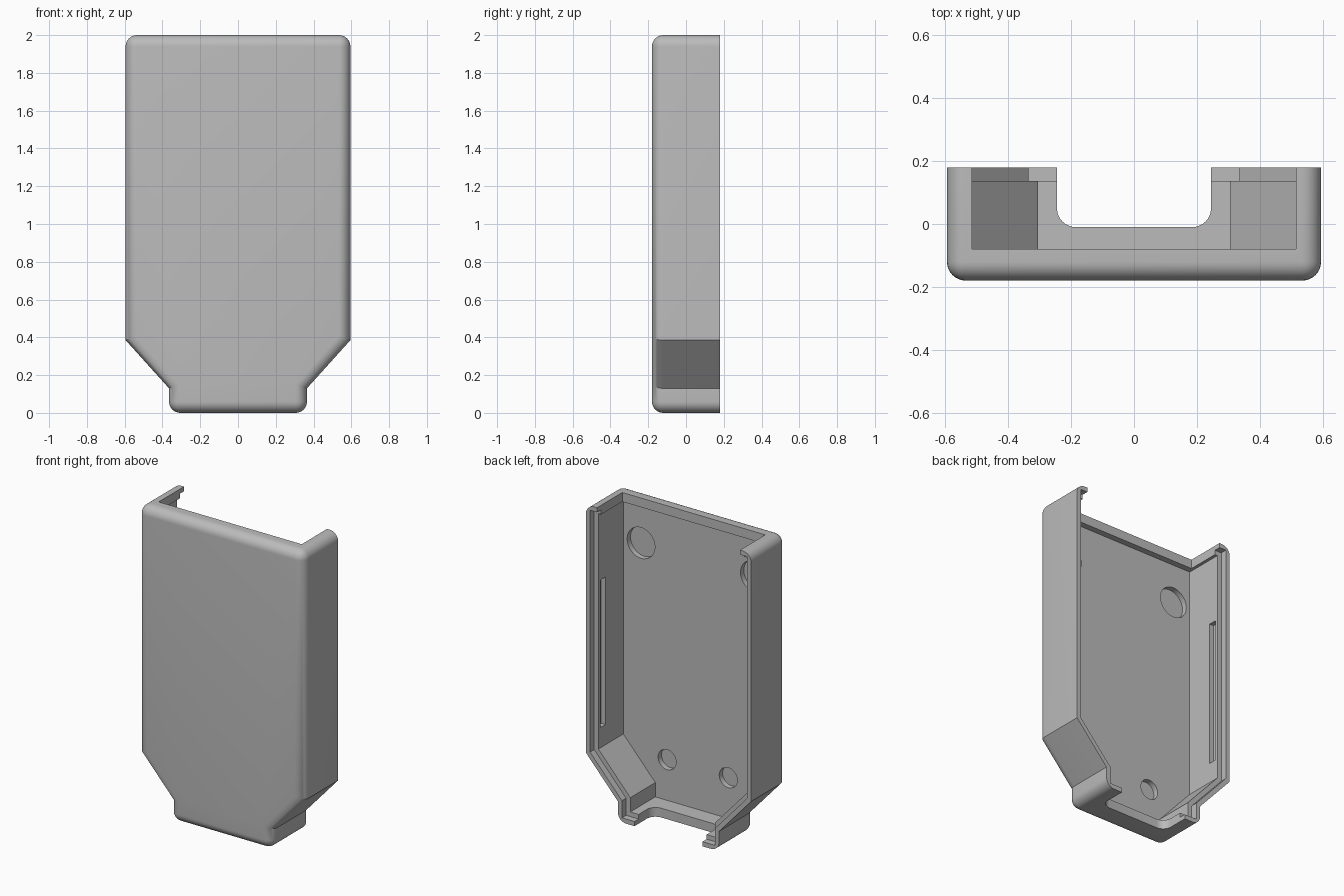
import bpy, bmesh, math
from mathutils import Vector

if "Cube" in bpy.data.objects:
    bpy.data.objects.remove(bpy.data.objects["Cube"], do_unlink=True)

FRONT, BACK, BEYOND = -0.18, 0.18, 0.3
HEIGHT, WALL, LIP, ROUND = 2.0, 0.06, 0.03, 0.06

grey = bpy.data.materials.new("plain grey")
grey.use_nodes = True
grey.diffuse_color = (0.5, 0.5, 0.5, 1)
grey.node_tree.nodes["Principled BSDF"].inputs["Base Color"].default_value = (0.5, 0.5, 0.5, 1)


def prism(name, points, lo, hi, axis="Y", rounded=False):
    """Extrude a 2D outline along an axis, optionally rounding the outer shell edges."""
    place = {
        "X": lambda p: (lo, p[0], p[1]),
        "Y": lambda p: (p[0], lo, p[1]),
        "Z": lambda p: (p[0], p[1], lo),
    }[axis]
    bm = bmesh.new()
    face = bm.faces.new([bm.verts.new(place(p)) for p in points])
    grown = bmesh.ops.extrude_face_region(bm, geom=[face])["geom"]
    shift = Vector([(hi - lo) * (a == axis) for a in "XYZ"])
    bmesh.ops.translate(bm, vec=shift, verts=[v for v in grown if isinstance(v, bmesh.types.BMVert)])
    bmesh.ops.recalc_face_normals(bm, faces=bm.faces[:])
    if rounded:
        def is_round(edge):
            a, b = (v.co for v in edge.verts)
            front = max(a.y, b.y) < FRONT + 0.001
            depthwise = abs(a.y - b.y) > 0.1
            at_end = a.z < 0.001 or a.z > HEIGHT - 0.001
            return front or (depthwise and at_end)
        bmesh.ops.bevel(bm, geom=[e for e in bm.edges if is_round(e)], offset=ROUND,
                        segments=8, profile=0.5, affect="EDGES", clamp_overlap=True)
    mesh = bpy.data.meshes.new(name)
    bm.to_mesh(mesh)
    bm.free()
    mesh.materials.append(grey)
    obj = bpy.data.objects.new(name, mesh)
    bpy.context.collection.objects.link(obj)
    return obj


def inset(points, distance):
    """Shrink a counter-clockwise outline with mitred corners."""
    result = []
    for i, p in enumerate(points):
        before = (p - points[i - 1]).normalized()
        after = (points[(i + 1) % len(points)] - p).normalized()
        n1, n2 = Vector((-before.y, before.x)), Vector((-after.y, after.x))
        result.append(p + (n1 + n2) * distance / (1 + n1.dot(n2)))
    return result


def box(x0, x1, y0, y1):
    return [(x0, y0), (x1, y0), (x1, y1), (x0, y1)]


def arc(cx, cy, r, start, end, steps):
    angles = [math.radians(start + (end - start) * i / steps) for i in range(steps + 1)]
    return [(cx + r * math.cos(a), cy + r * math.sin(a)) for a in angles]


# Outer body: tall case tapering to a narrow neck
half = [Vector(p) for p in ((0.365, 0), (0.365, 0.13), (0.595, 0.385), (0.595, HEIGHT))]
outline = half + [Vector((-p.x, p.y)) for p in reversed(half)]
shell = prism("case_shell", outline, FRONT, BACK, rounded=True)

# Cavity, stepped rim and open top
cutters = [
    prism("cavity_cutter", inset(outline, WALL), FRONT + WALL, BEYOND),
    prism("rim_cutter", inset(outline, LIP), 0.137, BEYOND),
    prism("top_cutter", box(-0.515, 0.515, -0.08, BEYOND), 1.85, 2.1, "Z"),
]

# Round-cornered cable notch in the bottom wall
notch = arc(-0.185, 0.05, 0.06, 180, 270, 8) + arc(0.185, 0.05, 0.06, 270, 360, 8)
notch += [(0.245, BEYOND), (-0.245, BEYOND)]
cutters.append(prism("notch_cutter", notch, -0.1, 0.1, "Z"))

# Blind round pockets in the floor and long grooves in the side walls
for side in (-1, 1):
    for x, z, radius in ((0.408, 1.685, 0.1), (0.22, 0.325, 0.065)):
        ring = arc(side * x, z, radius, 0, 360, 40)[:-1]
        cutters.append(prism("pocket_cutter", ring, -0.155, -0.05))
    low, high = sorted((side * 0.5, side * 0.565))
    cutters.append(prism("groove_cutter", box(0.065, 0.117, 0.54, 1.5), low, high, "X"))

# Carve the shell
bpy.ops.object.select_all(action="DESELECT")
bpy.context.view_layer.objects.active = shell
shell.select_set(True)
for cutter in cutters:
    cutter.hide_render = True
    mod = shell.modifiers.new("carve", "BOOLEAN")
    mod.operation, mod.solver, mod.object = "DIFFERENCE", "EXACT", cutter
    bpy.ops.object.modifier_apply(modifier=mod.name)
    bpy.data.objects.remove(cutter, do_unlink=True)

bpy.ops.object.shade_smooth_by_angle(angle=math.radians(30))
